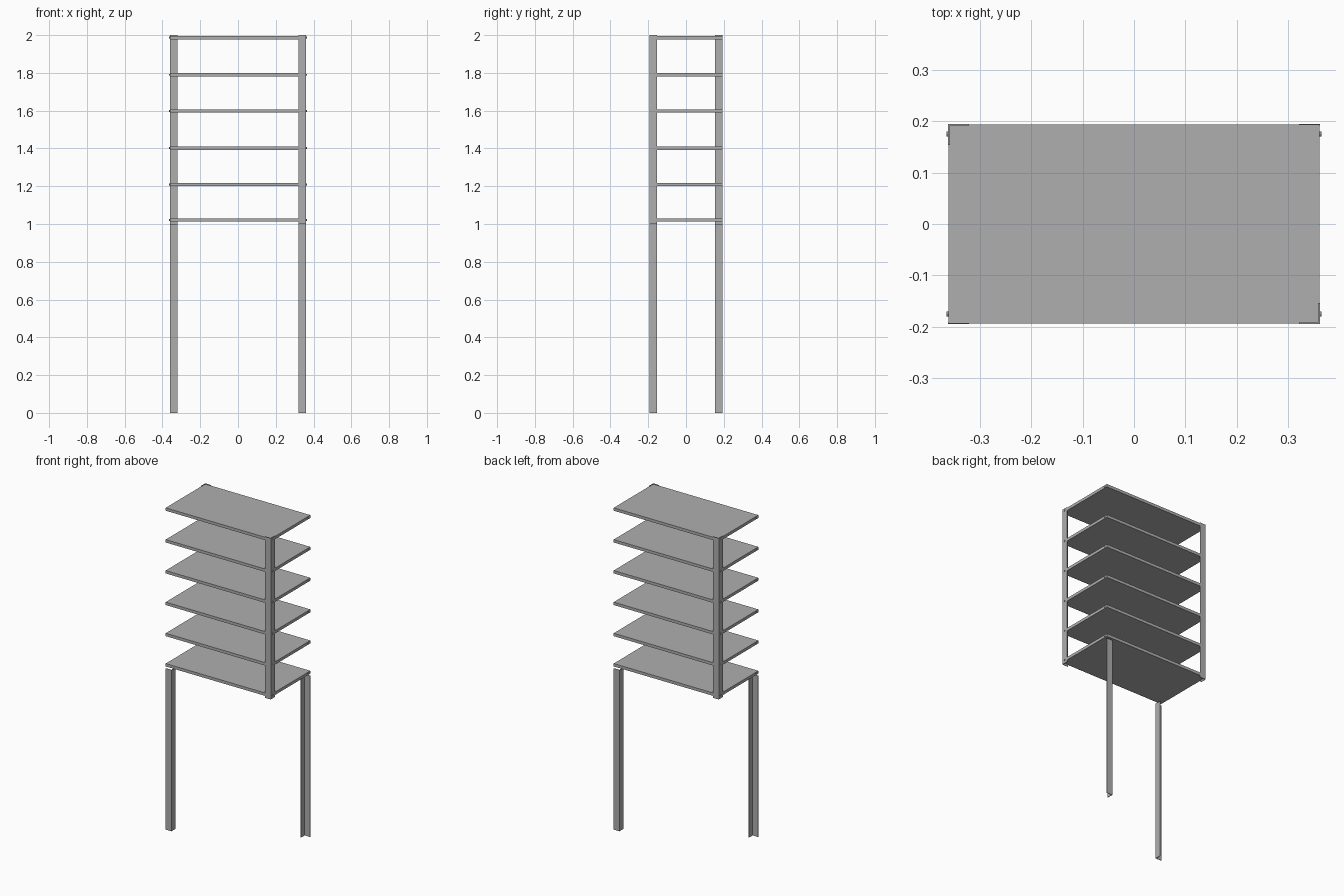
import bpy, bmesh, math
from mathutils import Matrix

if "Cube" in bpy.data.objects:
    bpy.data.objects.remove(bpy.data.objects["Cube"])

HX, HY = 0.361, 0.194       # outer half width and depth
FLANGE, THICK = 0.04, 0.003
SHELF_Z = [1.021, 1.209, 1.402, 1.598, 1.79, 1.987]

grey = bpy.data.materials.new("dark_grey_metal")
grey.diffuse_color = (0.43, 0.43, 0.43, 1)
grey.use_nodes = True
grey.node_tree.nodes["Principled BSDF"].inputs["Base Color"].default_value = grey.diffuse_color


def add_object(name, bm):
    bmesh.ops.recalc_face_normals(bm, faces=bm.faces)
    mesh = bpy.data.meshes.new(name)
    bm.to_mesh(mesh)
    bm.free()
    mesh.materials.append(grey)
    obj = bpy.data.objects.new(name, mesh)
    bpy.context.collection.objects.link(obj)
    return obj


def angle_post(name, x, y, z, turn):
    """Angle iron one unit tall; its outer corner is at (x, y), arms run -x and +y before turning."""
    f, t = FLANGE, THICK
    profile = [(0, 0), (0, f), (-t, f), (-t, t), (-f, t), (-f, 0)]
    bm = bmesh.new()
    face = bm.faces.new([bm.verts.new((px, py, 0)) for px, py in profile])
    ext = bmesh.ops.extrude_face_region(bm, geom=[face])
    top = [v for v in ext["geom"] if isinstance(v, bmesh.types.BMVert)]
    bmesh.ops.translate(bm, verts=top, vec=(0, 0, 1))
    obj = add_object(name, bm)
    obj.location = (x, y, z)
    obj.rotation_euler.z = turn


# Upper posts at two opposite corners, lower posts at the other two
for side, turn, s in (("front", 0, 1), ("back", math.pi, -1)):
    angle_post(f"upper_{side}_post", s * HX, -s * HY, 1, turn)
    angle_post(f"lower_{side}_post", -s * (HX - FLANGE), -s * HY, 0, turn)

# Shelves, each with small bolts on its ends
for i, z in enumerate(SHELF_Z, 1):
    bm = bmesh.new()
    bmesh.ops.create_cube(bm, size=1, matrix=Matrix.Diagonal(
        (2 * (HX - 0.0003), 2 * (HY - 0.0003), 0.018, 1)))
    add_object(f"shelf_{i}", bm).location.z = z

    bm = bmesh.new()
    for sx in (-1, 1):
        for sy in (-1, 1):
            place = Matrix.Translation((sx * HX, sy * 0.175, 0)) @ Matrix.Rotation(math.pi / 2, 4, "Y")
            bmesh.ops.create_cone(bm, cap_ends=True, segments=8, radius1=0.005,
                                  radius2=0.005, depth=0.006, matrix=place)
    add_object(f"shelf_bolts_{i}", bm).location.z = z
